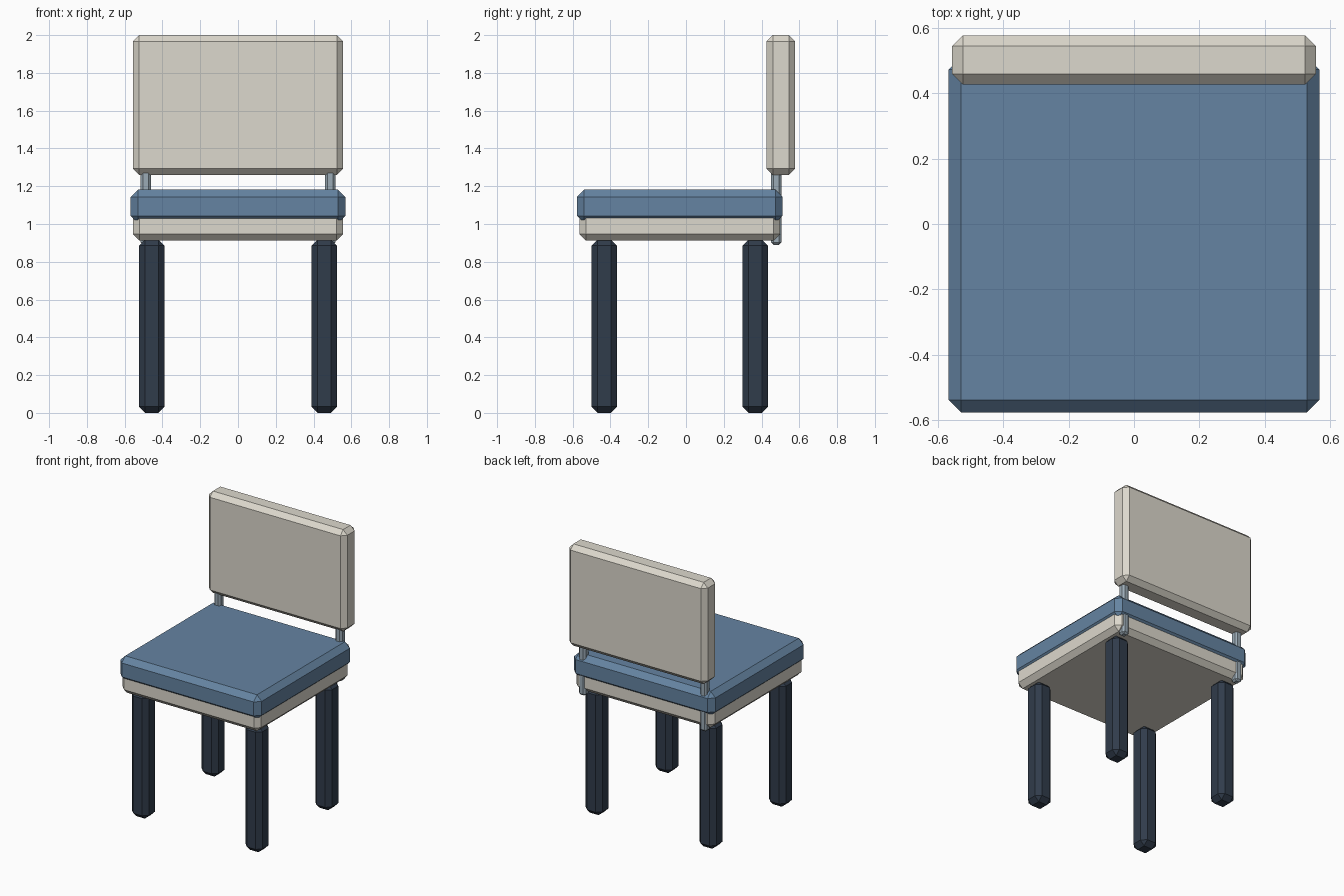
import bpy, bmesh
from mathutils import Vector

if "Cube" in bpy.data.objects:
    bpy.data.objects.remove(bpy.data.objects["Cube"])


def material(name, rgb):
    m = bpy.data.materials.new(name)
    m.diffuse_color = (*rgb, 1)
    m.use_nodes = True
    m.node_tree.nodes["Principled BSDF"].inputs["Base Color"].default_value = m.diffuse_color
    return m


cream = material("cream", (0.72, 0.69, 0.61))
blue = material("blue", (0.13, 0.23, 0.36))
dark = material("dark", (0.03, 0.045, 0.07))
steel = material("steel", (0.33, 0.41, 0.47))


def chamfered_box(name, lo, hi, chamfer, mat):
    """Box between two corners with every edge chamfered once."""
    lo, hi = Vector(lo), Vector(hi)
    bm = bmesh.new()
    bmesh.ops.create_cube(bm, size=1)
    bmesh.ops.scale(bm, vec=hi - lo, verts=bm.verts)
    bmesh.ops.bevel(bm, geom=bm.edges[:], offset=chamfer, segments=1,
                    affect='EDGES', clamp_overlap=True)
    mesh = bpy.data.meshes.new(name)
    bm.to_mesh(mesh)
    bm.free()
    mesh.materials.append(mat)
    obj = bpy.data.objects.new(name, mesh)
    obj.location = (lo + hi) / 2
    bpy.context.collection.objects.link(obj)
    return obj


# Seat: cushion resting on a slightly smaller frame
chamfered_box("seat_cushion", (-0.568, -0.577, 1.005), (0.568, 0.511, 1.182), 0.038, blue)
chamfered_box("seat_frame", (-0.557, -0.564, 0.912), (0.557, 0.498, 1.09), 0.035, cream)

# Backrest panel
chamfered_box("backrest", (-0.557, 0.427, 1.26), (0.557, 0.578, 2.0), 0.033, cream)

# Legs and backrest posts on both sides
for side, s in (("left", -1), ("right", 1)):
    for end, y in (("front", -0.433), ("back", 0.367)):
        x = s * 0.457
        chamfered_box(f"{end}_{side}_leg", (x - 0.068, y - 0.068, 0),
                      (x + 0.068, y + 0.068, 0.918), 0.033, dark)
    x = s * 0.488
    chamfered_box(f"{side}_back_post", (x - 0.027, 0.45, 0.89),
                  (x + 0.027, 0.505, 1.32), 0.013, steel)
